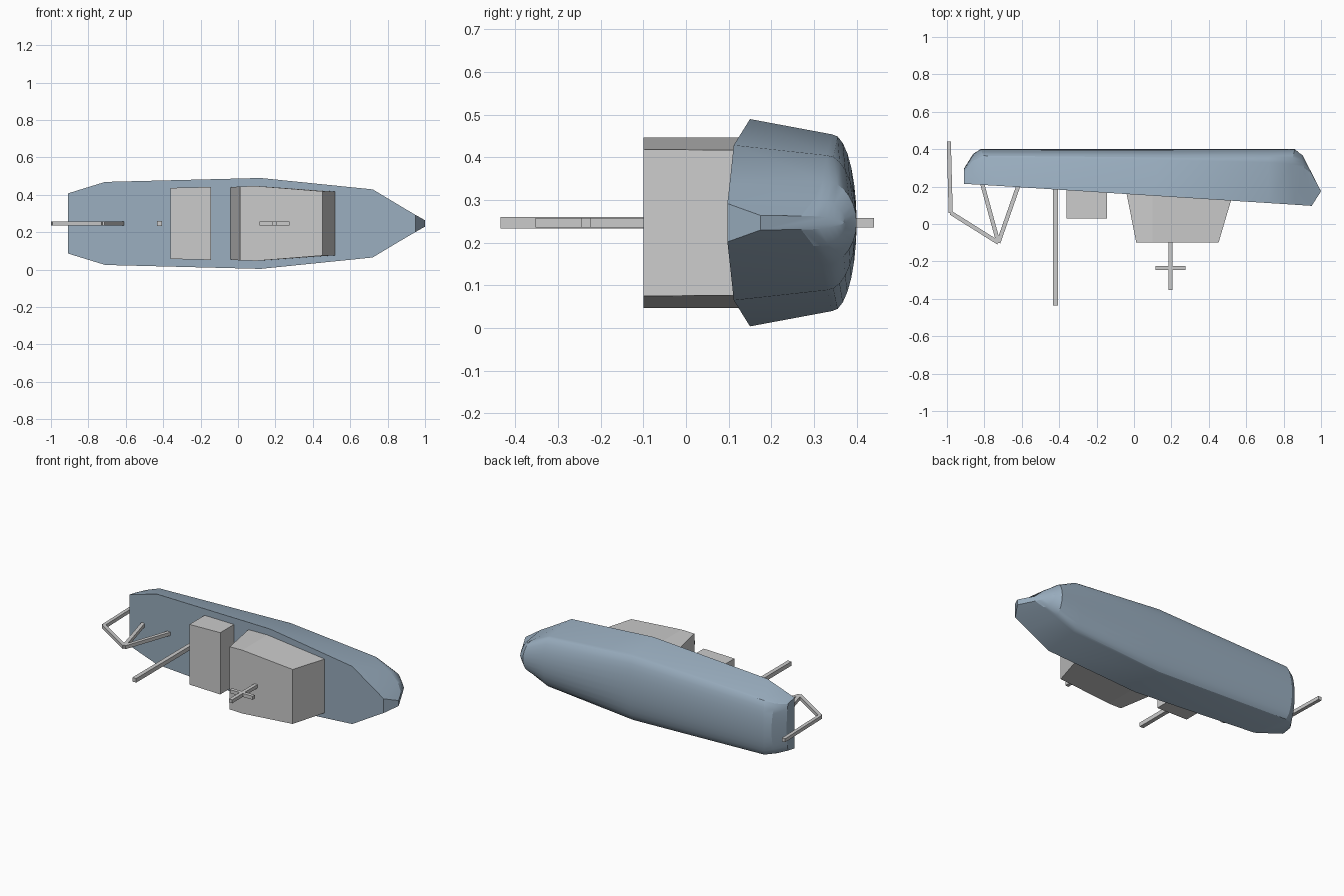
import bpy, math
from mathutils import Vector

if "Cube" in bpy.data.objects:
    bpy.data.objects.remove(bpy.data.objects["Cube"])

ZC = 0.247  # centre line of the boat, which lies on its side

hull_mat = bpy.data.materials.new("hull_blue")
hull_mat.diffuse_color = (0.32, 0.42, 0.52, 1)
hull_mat.use_nodes = True
hull_mat.node_tree.nodes["Principled BSDF"].inputs["Base Color"].default_value = hull_mat.diffuse_color


def make(name, verts, faces, mat=None, smooth=False):
    me = bpy.data.meshes.new(name)
    me.from_pydata(verts, [], faces)
    ob = bpy.data.objects.new(name, me)
    bpy.context.collection.objects.link(ob)
    if mat:
        me.materials.append(mat)
    bpy.ops.object.select_all(action='DESELECT')
    ob.select_set(True)
    bpy.context.view_layer.objects.active = ob
    bpy.ops.object.mode_set(mode='EDIT')
    bpy.ops.mesh.select_all(action='SELECT')
    bpy.ops.mesh.normals_make_consistent(inside=False)
    bpy.ops.object.mode_set(mode='OBJECT')
    if smooth:
        bpy.ops.object.shade_smooth_by_angle(angle=math.radians(25))
    return ob


def bar(name, a, b, t=0.022):
    """Square bar between two (x, y) points on the centre line."""
    a, b = Vector((*a, ZC)), Vector((*b, ZC))
    d = (b - a).normalized()
    s, u = Vector((-d.y, d.x, 0)) * t / 2, Vector((0, 0, t / 2))
    vs = [p + i * s + j * u for p in (a, b)
          for i, j in ((-1, -1), (1, -1), (1, 1), (-1, 1))]
    fs = [(0, 1, 2, 3), (4, 5, 6, 7)] + [(k, (k + 1) % 4, (k + 1) % 4 + 4, k + 4) for k in range(4)]
    return make(name, vs, fs)


def prism(name, front, back):
    """Block joining a front outline to a back outline, mirrored across the centre line.
    Each outline is a list of (x, y, half width)."""
    n = 2 * len(front)
    vs = []
    for loop in (front, back):
        vs += [(x, y, ZC + h) for x, y, h in loop]
        vs += [(x, y, ZC - h) for x, y, h in reversed(loop)]
    fs = [tuple(range(n)), tuple(range(n, 2 * n))]
    fs += [(k, (k + 1) % n, (k + 1) % n + n, k + n) for k in range(n)]
    return make(name, vs, fs)


# Hull: stations of deck edge (x, y, half), chine (x, y, half) and keel (x, y)
stations = [
    ((-0.91, 0.215, 0.16), (-0.91, 0.275, 0.15), (-0.91, 0.295)),
    ((-0.86, 0.212, 0.176), (-0.865, 0.325, 0.16), (-0.86, 0.375)),
    ((-0.71, 0.203, 0.222), (-0.80, 0.355, 0.175), (-0.82, 0.40)),
    ((0.12, 0.150, 0.243), (0.12, 0.343, 0.207), (0.12, 0.40)),
    ((0.72, 0.112, 0.182), (0.72, 0.330, 0.158), (0.72, 0.40)),
    ((0.86, 0.103, 0.098), (0.84, 0.320, 0.10), (0.86, 0.40)),
    ((0.95, 0.097, 0.045), (0.91, 0.300, 0.055), (0.89, 0.375)),
    ((1.00, 0.175, 0.017), (0.95, 0.270, 0.016), (0.90, 0.37)),
]
N = 7
verts = []
for d, c, k in stations:
    half = [d]
    for i in range(N + 1):
        t = math.pi / 2 * i / N
        s, co = math.sin(t), math.cos(t)
        half.append((c[0] + (k[0] - c[0]) * s, c[1] + (k[1] - c[1]) * s, c[2] * co))
    verts += [(x, y, ZC + h) for x, y, h in half]
    verts += [(x, y, ZC - h) for x, y, h in reversed(half[:-1])]
R = 2 * (N + 2) - 1
S = len(stations)
faces = [tuple(range(R)), tuple(range(R * (S - 1), R * S))]
for i in range(S - 1):
    for j in range(R):
        k = (j + 1) % R
        faces.append((i * R + j, i * R + k, (i + 1) * R + k, (i + 1) * R + j))
make("hull", verts, faces, hull_mat, smooth=True)

# Wheelhouse and aft deck box
prism("wheelhouse",
      [(0.012, -0.10, 0.198), (0.10, -0.10, 0.20), (0.452, -0.10, 0.172)],
      [(-0.04, 0.165, 0.193), (0.10, 0.155, 0.20), (0.52, 0.13, 0.170)])
prism("aft_box",
      [(-0.36, 0.03, 0.19), (-0.145, 0.03, 0.195)],
      [(-0.36, 0.185, 0.19), (-0.145, 0.17, 0.195)])

# Masts
bar("roof_mast", (0.195, -0.353), (0.195, -0.09))
bar("roof_mast_crossbar", (0.115, -0.235), (0.275, -0.235))
bar("aft_mast", (-0.42, -0.435), (-0.42, 0.19), 0.026)

# Stern gantry with its hanging arm
apex, elbow = (-0.725, -0.10), (-0.98, 0.06)
for name, a, b in (("gantry_aft_leg", (-0.81, 0.21), apex),
                   ("gantry_fore_leg", (-0.62, 0.20), apex),
                   ("gantry_boom", apex, elbow),
                   ("gantry_hanging_arm", elbow, (-0.99, 0.44))):
    bar(name, a, b)
